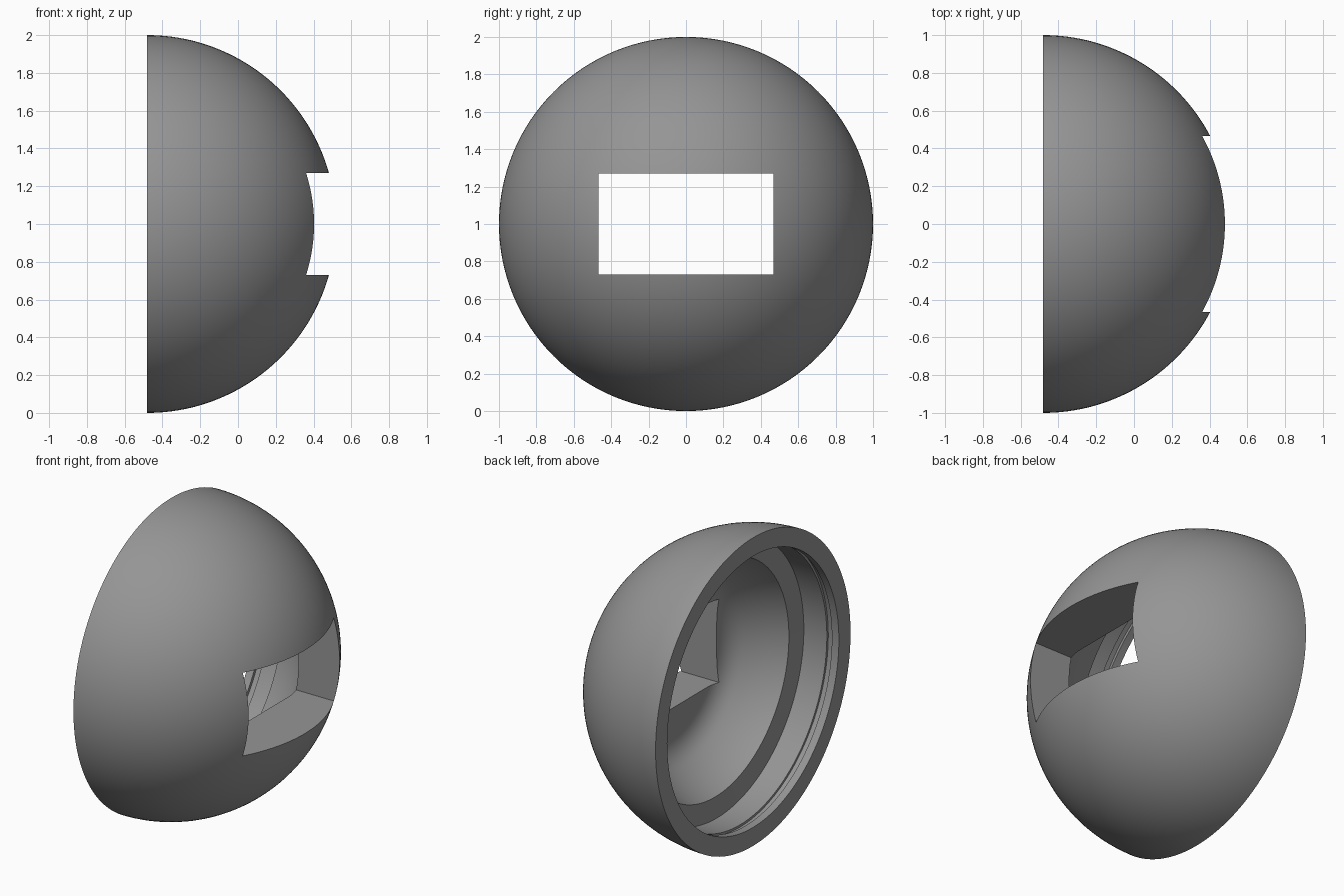
import bpy, bmesh, math

if "Cube" in bpy.data.objects:
    bpy.data.objects.remove(bpy.data.objects["Cube"])

CX, CZ = -0.4815, 1.0      # centre of the ball
OUT_R, IN_R = 1.0, 0.8     # outer and inner sphere radii
LEDGE = 0.27               # depth of the inner ledge behind the rim
FLAT = 0.59                # depth of the flattened inner face behind the window
STEPS, SEGS = 48, 128


def arc(radius, a0, a1, n):
    """Points (depth, radius) on an arc, angle measured from the axis."""
    return [(radius * math.cos(a0 + (a1 - a0) * i / n),
             radius * math.sin(a0 + (a1 - a0) * i / n)) for i in range(n + 1)]


def bend(p, q, r, n):
    """Points of a soft curve from p to r pulled towards q, without p."""
    ts = [i / n for i in range(1, n + 1)]
    return [tuple((1 - t) ** 2 * a + 2 * t * (1 - t) * b + t * t * c
                  for a, b, c in zip(p, q, r)) for t in ts]


# Shell cross-section: outer dome, rim, stepped groove, ledge, inner dome
profile = arc(OUT_R, 0, math.pi / 2, STEPS)
profile += [(0, 0.88), (0.05, 0.88), (0.05, 0.9), (0.09, 0.9),
            (0.09, 0.885), (0.255, 0.885)]
profile += arc(IN_R, math.acos(LEDGE / IN_R), math.radians(50), 16)
profile += bend(profile[-1], (FLAT, 0.549), (FLAT, 0.45), 10)
profile += [(FLAT, 0)]

# Half-ball shell turned around the x axis
bm = bmesh.new()
verts = [bm.verts.new((CX + d, 0, CZ + r)) for d, r in profile]
edges = [bm.edges.new(pair) for pair in zip(verts, verts[1:])]
bmesh.ops.spin(bm, geom=verts + edges, cent=(CX, 0, CZ), axis=(1, 0, 0),
               angle=2 * math.pi, steps=SEGS, use_duplicate=False)
bmesh.ops.remove_doubles(bm, verts=bm.verts[:], dist=1e-5)
bmesh.ops.recalc_face_normals(bm, faces=bm.faces[:])
mesh = bpy.data.meshes.new("half_ball_shell")
bm.to_mesh(mesh)
bm.free()
shell = bpy.data.objects.new("half_ball_shell", mesh)
bpy.context.collection.objects.link(shell)

# Dark grey material
grey = bpy.data.materials.new("dark_grey")
grey.diffuse_color = (0.3, 0.3, 0.3, 1)
grey.use_nodes = True
grey.node_tree.nodes["Principled BSDF"].inputs["Base Color"].default_value = grey.diffuse_color
mesh.materials.append(grey)

# Rectangular window through the front of the dome
bpy.ops.mesh.primitive_cube_add(size=1, location=(0.5, 0, CZ))
cutter = bpy.context.object
cutter.name = "window_cutter"
cutter.scale = (1.2, 0.934, 0.54)
cutter.hide_render = True
cutter.data.materials.append(grey)
bpy.context.view_layer.update()

cut = shell.modifiers.new("window", 'BOOLEAN')
cut.operation = 'DIFFERENCE'
cut.solver = 'EXACT'
cut.object = cutter

bpy.ops.object.select_all(action='DESELECT')
shell.select_set(True)
bpy.context.view_layer.objects.active = shell
bpy.ops.object.modifier_apply(modifier=cut.name)
bpy.data.objects.remove(cutter)
bpy.ops.object.shade_smooth_by_angle(angle=math.radians(30))
